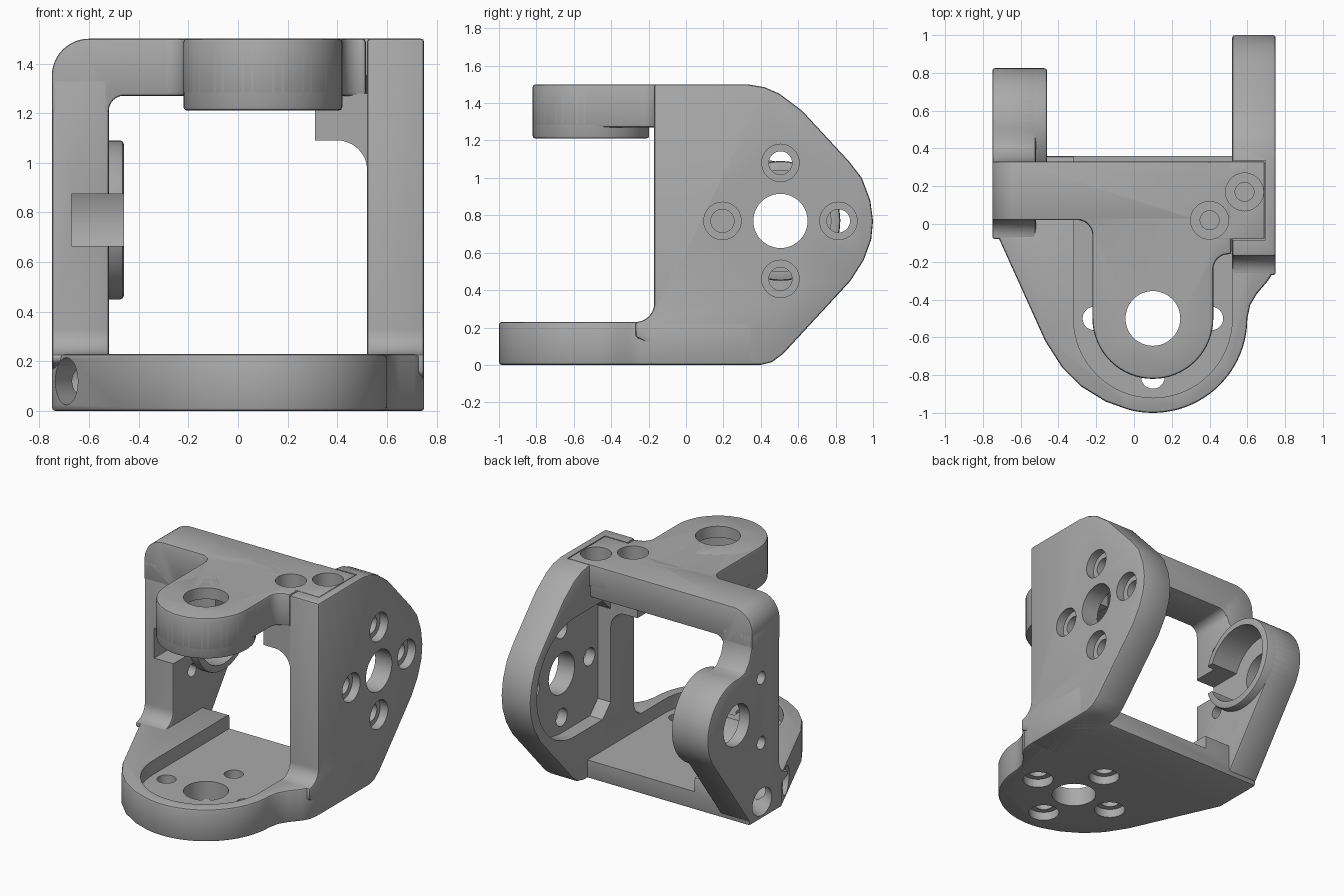
import bpy, bmesh
from math import sin, cos, radians, atan2

cube = bpy.data.objects.get("Cube")
if cube:
    bpy.data.objects.remove(cube)

grey = bpy.data.materials.new("plain grey")
grey.use_nodes = True
GREY = (0.40, 0.40, 0.40, 1)
grey.diffuse_color = GREY
grey.node_tree.nodes["Principled BSDF"].inputs["Base Color"].default_value = GREY

PLACE = {"X": lambda u, v, w: (w, u, v),
         "Y": lambda u, v, w: (u, w, v),
         "Z": lambda u, v, w: (u, v, w)}
parts, cutters = [], []


def arc(cx, cy, r, start, end, n=12):
    angles = [radians(start + (end - start) * i / n) for i in range(n + 1)]
    return [(cx + r * cos(a), cy + r * sin(a)) for a in angles]


def circle(cx, cy, r):
    return arc(cx, cy, r, 0, 360, 48)[:-1]


def box(u0, u1, v0, v1):
    return [(u0, v0), (u1, v0), (u1, v1), (u0, v1)]


def prism(name, profile, axis, low, high):
    """Extrude a 2D profile along an axis."""
    bm = bmesh.new()
    rings = [[bm.verts.new(PLACE[axis](u, v, w)) for u, v in profile] for w in (low, high)]
    for ring in rings:
        bm.faces.new(ring)
    n = len(profile)
    for i in range(n):
        j = (i + 1) % n
        bm.faces.new((rings[0][i], rings[0][j], rings[1][j], rings[1][i]))
    bmesh.ops.recalc_face_normals(bm, faces=bm.faces)
    mesh = bpy.data.meshes.new(name)
    bm.to_mesh(mesh)
    bm.free()
    obj = bpy.data.objects.new(name, mesh)
    bpy.context.collection.objects.link(obj)
    mesh.materials.append(grey)
    return obj


def part(name, profile, axis, low, high, bevel=0.015):
    obj = prism(name, profile, axis, low, high)
    if bevel:
        mod = obj.modifiers.new("soft edges", "BEVEL")
        mod.width, mod.segments = bevel, 2
        mod.limit_method, mod.angle_limit = "ANGLE", radians(40)
    parts.append(obj)
    return obj


def cut(targets, profile, axis, low, high, location=(0, 0, 0), turn=0):
    cutter = prism("cutter", profile, axis, low, high)
    cutter.location, cutter.rotation_euler.z = location, turn
    cutter.hide_render = True
    cutters.append(cutter)
    for obj in targets:
        mod = obj.modifiers.new("cut", "BOOLEAN")
        mod.object, mod.operation, mod.solver = cutter, "DIFFERENCE", "EXACT"


def mount_holes(obj, u, v, axis, outer, shoulder, inner):
    """Centre bore with four counterbored screw holes around it."""
    cut([obj], circle(u, v, 0.145), axis, min(outer, inner), max(outer, inner))
    for a in range(0, 360, 90):
        hu, hv = u + 0.31 * cos(radians(a)), v + 0.31 * sin(radians(a))
        cut([obj], circle(hu, hv, 0.1), axis, min(outer, shoulder), max(outer, shoulder))
        cut([obj], circle(hu, hv, 0.062), axis, min(outer, inner), max(outer, inner))


# Base with rounded nose
base = part("base",
            [(-0.75, 0.36), (-0.75, 0.0), (-0.47, -0.62), (-0.38, -0.76), (-0.28, -0.86), (-0.15, -0.94)]
            + arc(0.1, -0.5, 0.5, 255, 360, 24)
            + [(0.615, -0.43), (0.65, -0.37), (0.71, -0.3), (0.74, -0.25), (0.75, -0.19), (0.75, 0.36)],
            "Z", 0, 0.23)
cut([base], [(-0.32, 0.5)] + arc(0.1, -0.5, 0.42, 180, 360, 32) + [(0.52, 0.5)], "Z", 0.13, 0.4)
mount_holes(base, 0.1, -0.5, "Z", -0.1, 0.06, 0.3)

# Side plate with pocket
plate = part("left_plate",
             [(-0.17, 0), (0.4, 0), (0.46, 0.015), (0.52, 0.06), (0.88, 0.45), (0.95, 0.56), (0.99, 0.67),
              (1.0, 0.77), (0.985, 0.88), (0.94, 1.0), (0.87, 1.09), (0.62, 1.36), (0.5, 1.45),
              (0.42, 1.485), (0.33, 1.5), (-0.17, 1.5)]
             + arc(-0.27, 0.33, 0.1, 0, -90) + [(-0.27, 0.15), (-0.17, 0.1)],
             "X", 0.52, 0.75)
cut([plate], [(0.1, 1.1), (0.1, 0.44), (0.19, 0.35)] + arc(0.505, 0.77, 0.42, -90, 90, 32) + [(0.19, 1.19)],
    "X", 0.4, 0.62)
mount_holes(plate, 0.505, 0.77, "X", 0.85, 0.69, 0.5)
cut([plate], box(0.4, 0.695, -0.085, 0.335), "Z", 1.345, 1.6)

# Shelf on the plate that carries the bridge
tab = part("bridge_shelf", [(0.31, 1.28), (0.31, 1.09), (0.4, 1.09)] + arc(0.4, 0.97, 0.12, 90, 0)
           + [(0.56, 0.97), (0.56, 1.28)], "Y", -0.16, 0.1, 0)

# Arm with round motor seat
arm = part("right_arm",
           [(0.02, 0.05), (0.36, 0.03)] + arc(0.505, 0.77, 0.32, -36, 95, 28)
           + [(0.41, 1.1), (0.36, 1.16), (0.33, 1.25), (0.33, 1.34), (0.02, 1.34)]
           + arc(-0.08, 0.33, 0.1, 0, -90) + [(-0.08, 0.2), (0.02, 0.15)],
           "X", -0.75, -0.52)
arm_boss = part("right_arm_boss", circle(0.505, 0.77, 0.32), "X", -0.75, -0.46)
seat = [arm, arm_boss]
cut(seat, circle(0.505, 0.77, 0.27), "X", -0.67, -0.3)
cut(seat, box(-0.2, 0.4, 0.665, 0.875), "X", -0.67, -0.3)
cut(seat, circle(0.505, 0.77, 0.145), "X", -0.9, -0.6)
for z in (0.54, 1.0):
    cut([arm], circle(0.23, z, 0.045), "X", -0.9, -0.4)

# Cable passage through the rear corner
for x, y in ((-0.69, -0.13), (-0.75, 0.22)):
    turn = atan2(0.1 - y, -0.53 - x)
    cut([base, arm], circle(0, 0, 0.095), "X", -0.2, 0.22, (x, y, 0.12), turn)

# Bridge across the top, rounded into the arm
bridge = part("top_bridge",
              [(-0.75, 1.2)] + arc(-0.6, 1.35, 0.15, 180, 90) + [(0.52, 1.5), (0.52, 1.27)]
              + arc(-0.46, 1.21, 0.06, 90, 180) + [(-0.52, 1.2)],
              "Y", 0.02, 0.33)
tongue = part("bridge_tongue", box(0.4, 0.69, -0.08, 0.33), "Z", 1.35, 1.5, 0.004)

# Ear with round motor seat underneath
ear = part("top_ear",
           arc(0.1, -0.5, 0.32, 180, 360, 32) + arc(0.5, -0.24, 0.08, 180, 90, 8)
           + [(0.515, -0.16), (0.515, 0.31), (-0.3, 0.31)] + arc(-0.3, -0.06, 0.08, 90, 0, 8),
           "Z", 1.27, 1.5)
ear_boss = part("top_ear_boss", circle(0.1, -0.5, 0.32), "Z", 1.21, 1.5)
seat = [ear, ear_boss]
cut(seat, circle(0.1, -0.5, 0.27), "Z", 1.1, 1.42)
cut(seat, box(0, 0.2, -0.5, -0.1), "Z", 1.1, 1.42)
cut(seat, circle(0.1, -0.5, 0.145), "Z", 1.3, 1.6)

# Screw holes joining bridge and plate
for x, y in ((0.4, 0.02), (0.585, 0.17)):
    joined = [bridge, tongue, ear, tab, plate]
    cut(joined, circle(x, y, 0.1), "Z", 1.39, 1.6)
    cut(joined, circle(x, y, 0.05), "Z", 1.2, 1.6)

# Apply the cuts, drop the cutters and smooth the curved faces
bpy.ops.object.select_all(action="DESELECT")
for obj in parts:
    obj.select_set(True)
bpy.context.view_layer.objects.active = parts[0]
bpy.ops.object.convert(target="MESH")
for cutter in cutters:
    bpy.data.objects.remove(cutter)
bpy.ops.object.shade_smooth_by_angle(angle=radians(35))
